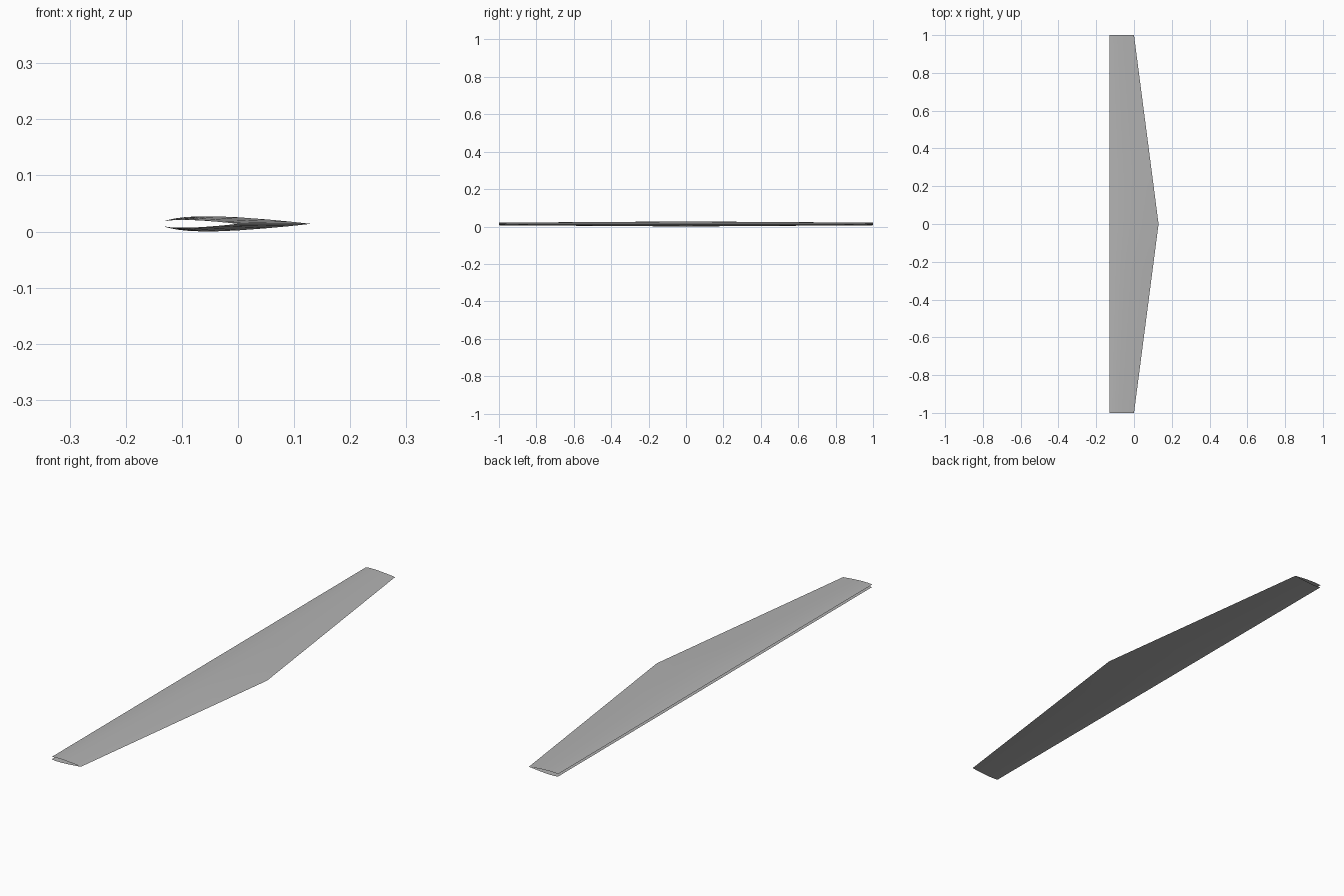
import bpy
import bmesh

cube = bpy.data.objects.get("Cube")
if cube:
    bpy.data.objects.remove(cube, do_unlink=True)

# Single grey paint
grey = bpy.data.materials.new("wing_grey")
grey.use_nodes = True
colour = (0.45, 0.45, 0.45, 1)
grey.diffuse_color = colour
grey.node_tree.nodes["Principled BSDF"].inputs["Base Color"].default_value = colour

# Airfoil at the middle: (fraction of chord, half thickness)
PROFILE = [(0, .0053), (.03, .0075), (.08, .0102), (.15, .0123), (.25, .0135),
           (.35, .0134), (.5, .0117), (.7, .0078), (.85, .0042), (1, 0)]
LEADING_X, ROOT_CHORD, MID_Z = -0.13, 0.26, 0.0138
STATIONS = 9


def skin(name, side):
    """Loft one open sheet from tip to tip; side is +1 for top, -1 for bottom."""
    bm = bmesh.new()
    rows = []
    for i in range(STATIONS):
        y = -1 + 2 * i / (STATIONS - 1)
        scale = 1 - abs(y) / 2
        row = []
        for u, half in PROFILE:
            nose = 0.0022 * abs(y) * (1 - u) ** 8
            row.append(bm.verts.new((LEADING_X + u * ROOT_CHORD * scale, y,
                                     MID_Z + side * (half * scale + nose))))
        rows.append(row)
    for a, b in zip(rows, rows[1:]):
        for j in range(len(PROFILE) - 1):
            quad = (a[j], a[j + 1], b[j + 1], b[j])
            bm.faces.new(quad if side > 0 else quad[::-1])
    mesh = bpy.data.meshes.new(name)
    bm.to_mesh(mesh)
    bm.free()
    mesh.materials.append(grey)
    mesh.shade_smooth()
    obj = bpy.data.objects.new(name, mesh)
    bpy.context.collection.objects.link(obj)


# Two sheets meet at the trailing edge; nose and tips stay open
skin("upper_skin", 1)
skin("lower_skin", -1)
